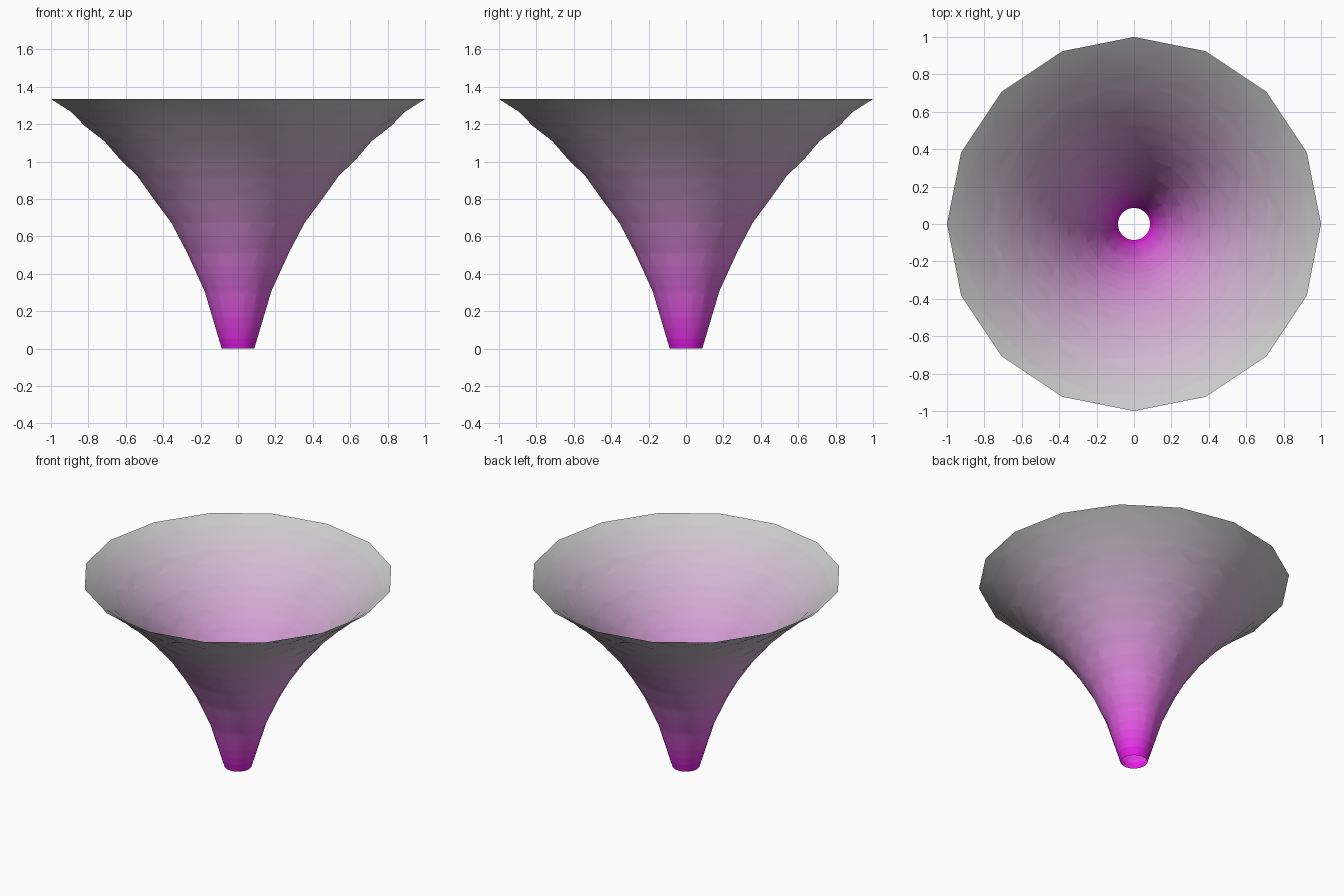
import bpy, bmesh, math

if "Cube" in bpy.data.objects:
    bpy.data.objects.remove(bpy.data.objects["Cube"])

SIDES, STEPS, HEIGHT = 16, 11, 1.335
BANDS = 24


def height_at(r):
    # Flaring curve from the neck up to the rim
    base = (1 / STEPS) ** 0.25
    return HEIGHT * (r ** 0.25 - base) / (1 - base)


bm = bmesh.new()

# Rings, every other one turned by half a side
rings = []
for i in range(STEPS):
    r = (i + 1) / STEPS
    z = height_at(r)
    if i == 0:
        r = 0.087
    turn = 0.5 * (i % 2)
    rings.append([bm.verts.new((r * math.cos(2 * math.pi * (k + turn) / SIDES),
                                r * math.sin(2 * math.pi * (k + turn) / SIDES), z))
                  for k in range(SIDES)])

# Triangle strips between neighbouring rings
for i in range(STEPS - 1):
    a, b = rings[i], rings[i + 1]
    for k in range(SIDES):
        n = (k + 1) % SIDES
        if i % 2 == 0:
            bm.faces.new((a[k], a[n], b[k]))
            bm.faces.new((a[n], b[n], b[k]))
        else:
            bm.faces.new((a[k], b[n], b[k]))
            bm.faces.new((a[k], a[n], b[n]))

# Horizontal cuts for the colour fade
for j in range(1, BANDS):
    bmesh.ops.bisect_plane(bm, geom=bm.verts[:] + bm.edges[:] + bm.faces[:], dist=1e-5,
                           plane_co=(0, 0, HEIGHT * j / BANDS), plane_no=(0, 0, 1))
for f in bm.faces:
    f.smooth = True
    z = f.calc_center_median().z
    f.material_index = min(BANDS - 1, int(z / HEIGHT * BANDS))

mesh = bpy.data.meshes.new("funnel")
bm.to_mesh(mesh)
bm.free()
funnel = bpy.data.objects.new("funnel", mesh)
bpy.context.collection.objects.link(funnel)

# Magenta neck fading to a grey rim
for j in range(BANDS):
    t = (j + 0.5) / BANDS
    mat = bpy.data.materials.new(f"fade_{j:02d}")
    rb = 0.8 + (0.6 - 0.8) * t
    mat.diffuse_color = (rb, 0.6 * t, rb, 1)
    mat.use_nodes = True
    mat.node_tree.nodes["Principled BSDF"].inputs["Base Color"].default_value = mat.diffuse_color
    mesh.materials.append(mat)
